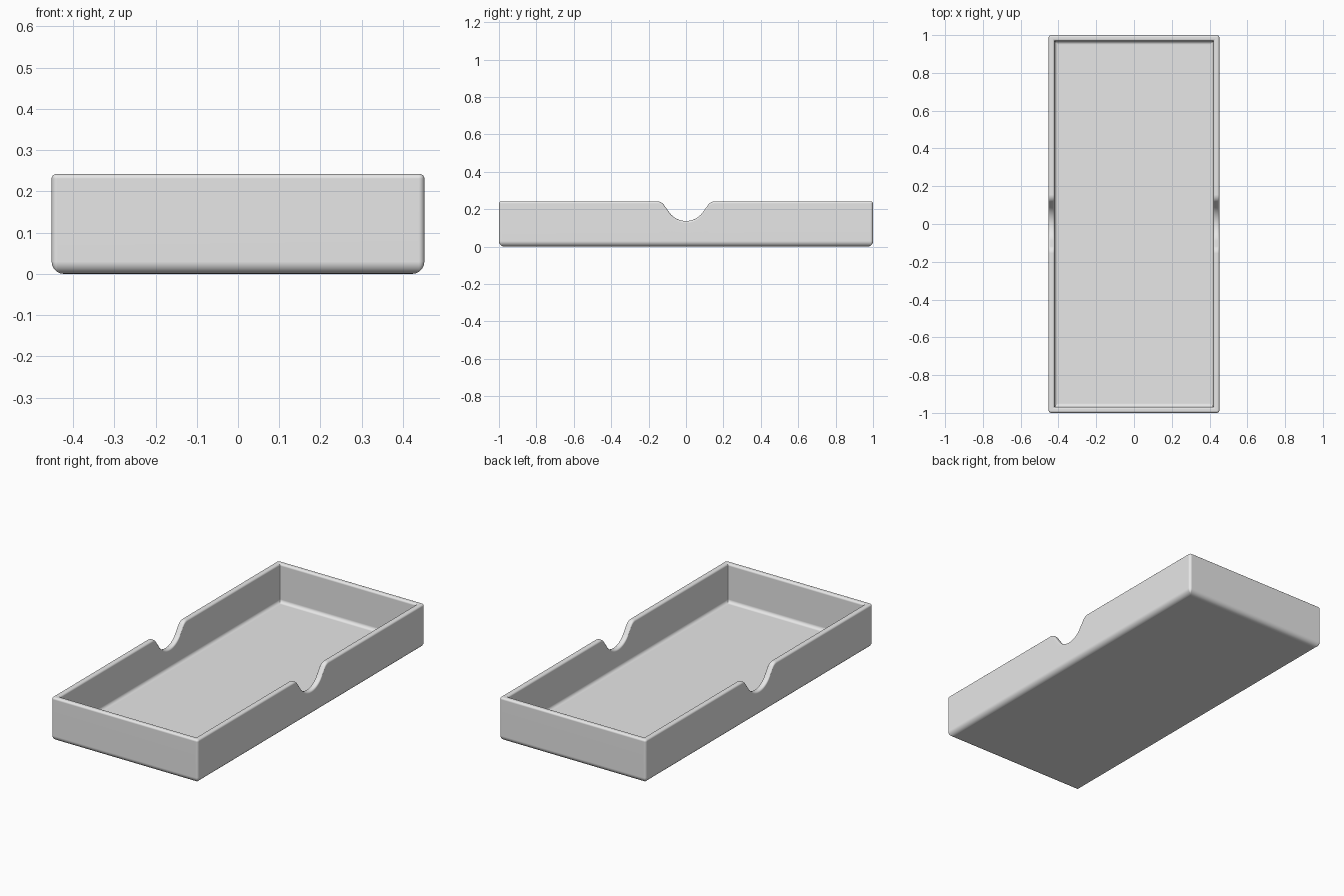
import bpy
import bmesh
from math import sin, cos, pi, radians

old = bpy.data.objects.get("Cube")
if old:
    bpy.data.objects.remove(old, do_unlink=True)

HX, HY, TOP = 0.452, 1.0, 0.242     # half width, half length, rim height
WALL, FLOOR = 0.032, 0.028          # wall and floor thickness
CORNER, RIM, BASE, FILLET = 0.014, 0.011, 0.03, 0.018
SEGS = 5

grey = bpy.data.materials.new("plain grey")
grey.use_nodes = True
colour = (0.8, 0.8, 0.8, 1)
grey.diffuse_color = colour
grey.node_tree.nodes["Principled BSDF"].inputs["Base Color"].default_value = colour


def notch_profile():
    """Finger notch as (y, drop below rim), from -y to +y."""
    low, r_low, r_top, half, slope = 0.137, 0.11, 0.045, 0.155, radians(53)
    steps = [slope * i / 8 for i in range(9)]
    bowl = [(r_low * sin(a), TOP - low - r_low * (1 - cos(a))) for a in steps]
    shoulder = [(half - r_top * sin(a), r_top * (1 - cos(a))) for a in reversed(steps)]
    right = bowl + shoulder
    return [(-y, d) for y, d in reversed(right[1:])] + right


NOTCH = notch_profile()


def outline(inset):
    """Rounded rectangle with notch stations on both long sides: (x, y, drop)."""
    r = max(CORNER - inset, 0.002)
    x, y = HX - inset, HY - inset

    def corner(sx, sy, start):
        return [(sx * (x - r) + r * cos(a), sy * (y - r) + r * sin(a), 0)
                for a in (start + pi / 2 * i / SEGS for i in range(SEGS + 1))]

    side = [(x, ny, d) for ny, d in NOTCH]
    return (side + corner(1, 1, 0) + corner(-1, 1, pi / 2)
            + [(-px, -py, d) for px, py, d in side]
            + corner(-1, -1, pi) + corner(1, -1, 3 * pi / 2))


# Wall section from the underside, over the rim, to the floor: (inset, z, follows notch)
arc = [pi / 2 * i / SEGS for i in range(SEGS + 1)]
section = [(BASE * (1 - sin(a)), BASE * (1 - cos(a)), 0) for a in arc]
section += [(RIM * (1 - cos(a)), TOP - RIM * (1 - sin(a)), 1) for a in arc]
section += [(WALL - RIM * (1 - sin(a)), TOP - RIM * (1 - cos(a)), 1) for a in arc]
section += [(WALL + FILLET * (1 - cos(a)), FLOOR + FILLET * (1 - sin(a)), 0) for a in arc]

bm = bmesh.new()
rings = [[bm.verts.new((x, y, z - drop * follow)) for x, y, drop in outline(inset)]
         for inset, z, follow in section]
for lower, upper in zip(rings, rings[1:]):
    for i in range(len(lower)):
        j = (i + 1) % len(lower)
        bm.faces.new((lower[i], lower[j], upper[j], upper[i]))

# Underside and inner floor
bm.faces.new(list(reversed(rings[0])))
bm.faces.new(rings[-1])
bmesh.ops.recalc_face_normals(bm, faces=bm.faces[:])

mesh = bpy.data.meshes.new("tray")
bm.to_mesh(mesh)
bm.free()
mesh.materials.append(grey)
tray = bpy.data.objects.new("tray", mesh)
bpy.context.scene.collection.objects.link(tray)

# Smooth rounded edges while keeping the broad faces flat
bpy.ops.object.select_all(action='DESELECT')
bpy.context.view_layer.objects.active = tray
tray.select_set(True)
bpy.ops.object.shade_smooth_by_angle(angle=radians(40))
weighted = tray.modifiers.new("flat_faces", 'WEIGHTED_NORMAL')
weighted.keep_sharp = True
